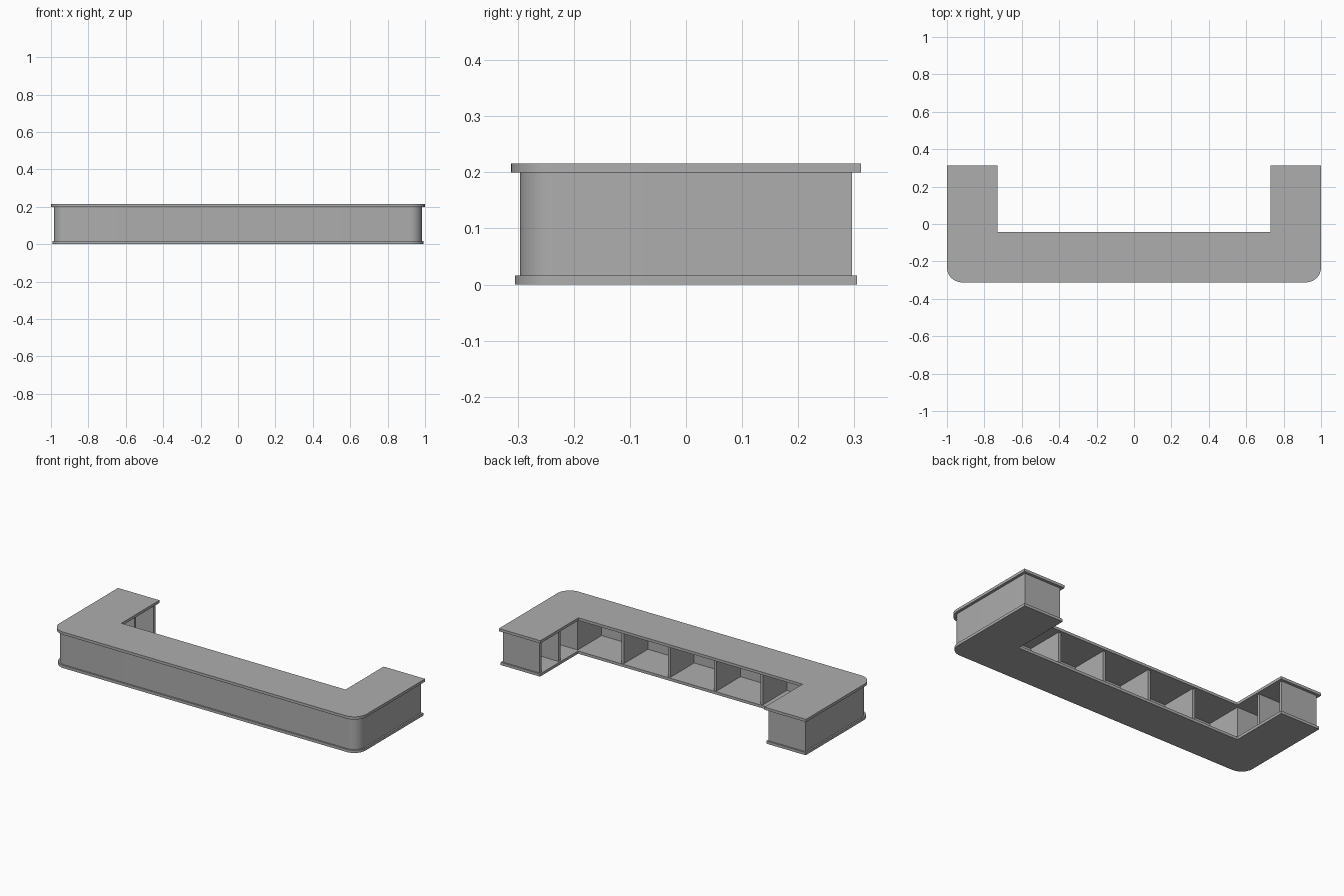
import bpy, bmesh
from math import sin, cos, pi

cube = bpy.data.objects.get("Cube")
if cube:
    bpy.data.objects.remove(cube, do_unlink=True)

grey = bpy.data.materials.new("plain grey")
grey.use_nodes = True
grey.diffuse_color = (0.42, 0.42, 0.42, 1)
grey.node_tree.nodes["Principled BSDF"].inputs["Base Color"].default_value = grey.diffuse_color

# Overall plan of the counter
HALF_X, HALF_Y = 1.0, 0.312
INNER_X, INNER_Y = 0.73, -0.042
RADIUS, STEPS = 0.08, 10
BASE_TOP, BODY_TOP, TOP = 0.016, 0.2, 0.216
BASE_OFF, BODY_OFF, WALL = 0.007, 0.016, 0.016


def prism(name, outline, z0, z1):
    """Extrude a flat outline between two heights."""
    bm = bmesh.new()
    face = bm.faces.new([bm.verts.new((x, y, z0)) for x, y in outline])
    new = bmesh.ops.extrude_face_region(bm, geom=[face])["geom"]
    for v in new:
        if isinstance(v, bmesh.types.BMVert):
            v.co.z = z1
    bmesh.ops.recalc_face_normals(bm, faces=bm.faces)
    mesh = bpy.data.meshes.new(name)
    bm.to_mesh(mesh)
    bm.free()
    mesh.materials.append(grey)
    obj = bpy.data.objects.new(name, mesh)
    bpy.context.collection.objects.link(obj)
    bpy.ops.object.select_all(action='DESELECT')
    obj.select_set(True)
    bpy.context.view_layer.objects.active = obj
    bpy.ops.object.shade_smooth_by_angle(angle=pi / 6)
    return obj


def outer_path(off, inner):
    """Outside of the U, from one wing tip round the rounded front to the other."""
    x, y, r = HALF_X - off, HALF_Y - off, RADIUS - off
    half = [(inner, y), (x, y)]
    for i in range(STEPS + 1):
        a = i / STEPS * pi / 2
        half.append((x - r + r * cos(a), -y + r - r * sin(a)))
    return half + [(-px, py) for px, py in reversed(half)]


def slab(name, off, z0, z1):
    ix, iy = INNER_X + off, INNER_Y - off
    prism(name, outer_path(off, ix) + [(-ix, iy), (ix, iy)], z0, z1)


def panel(name, x0, x1, y0, y1):
    prism(name, [(x0, y0), (x1, y0), (x1, y1), (x0, y1)], BASE_TOP, BODY_TOP)


# Base plate and countertop
slab("base_plate", BASE_OFF, 0, BASE_TOP)
slab("countertop", 0, BODY_TOP, TOP)

# Outer wall with closed wing ends
ix, iy = INNER_X + BODY_OFF, INNER_Y - BODY_OFF
prism("outer_wall",
      outer_path(BODY_OFF, ix) + outer_path(BODY_OFF + WALL, ix)[::-1],
      BASE_TOP, BODY_TOP)

# Dividers of the five long bays, the end ones closing off the corners
BAYS = 5
front = -HALF_Y + BODY_OFF + WALL
span = ix + WALL / 2
for i in range(BAYS + 1):
    x = -span + 2 * span * i / BAYS
    panel("long_divider", x - WALL / 2, x + WALL / 2, front, iy)

# Dividers of the two bays in each wing
side = HALF_X - BODY_OFF - WALL
wing_end = HALF_Y - BODY_OFF
middle = (iy + wing_end - WALL) / 2
for s, label in ((1, "left"), (-1, "right")):
    for part, y in (("corner_panel", iy - WALL / 2), ("wing_divider", middle)):
        x0, x1 = sorted((s * (ix + (WALL if part == "corner_panel" else 0)), s * side))
        panel(label + "_" + part, x0, x1, y - WALL / 2, y + WALL / 2)
